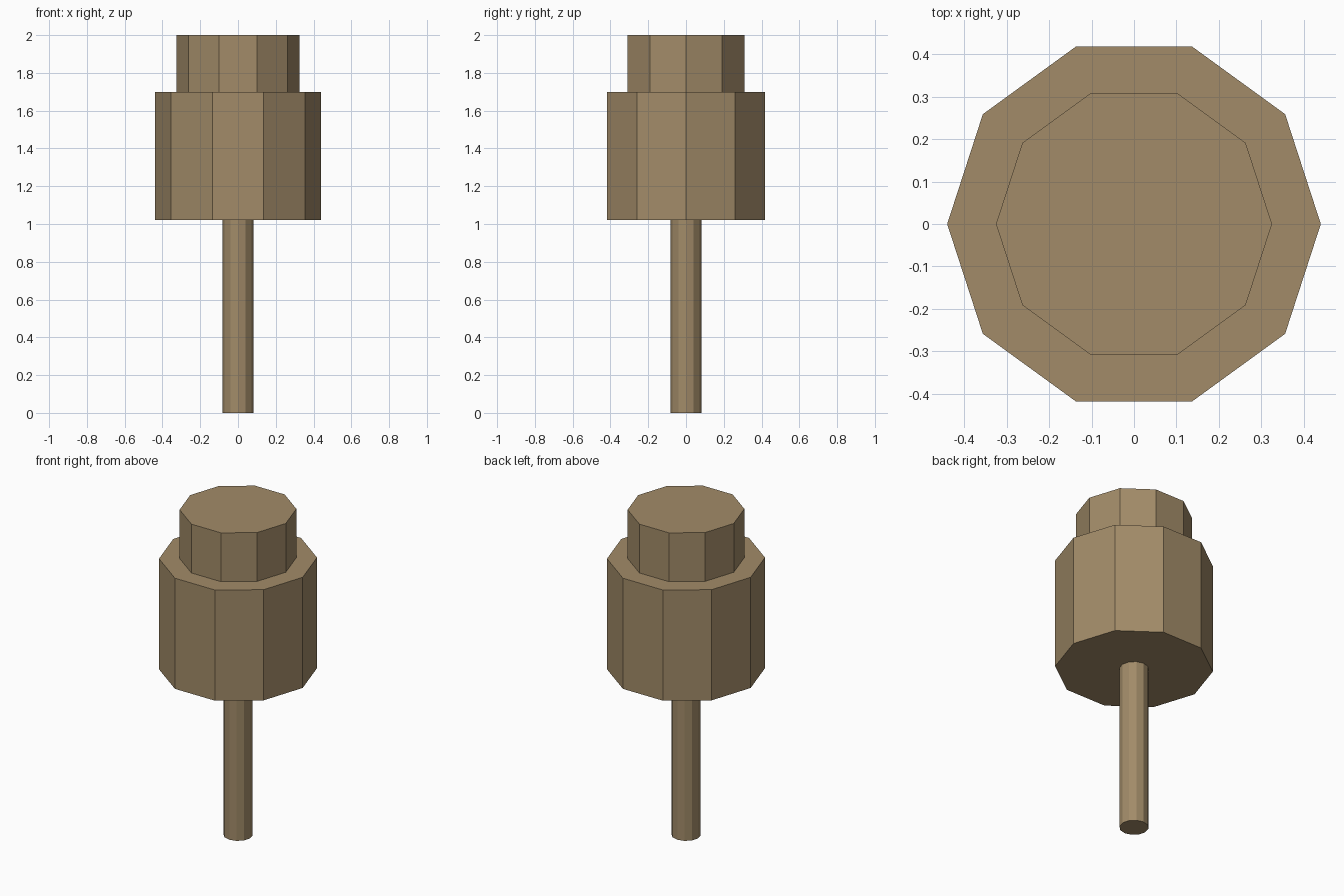
import bpy
import math

if "Cube" in bpy.data.objects:
    bpy.data.objects.remove(bpy.data.objects["Cube"])

wood = bpy.data.materials.new("tan_wood")
wood.diffuse_color = (0.36, 0.26, 0.14, 1.0)
wood.use_nodes = True
wood.node_tree.nodes["Principled BSDF"].inputs["Base Color"].default_value = wood.diffuse_color


def prism(name, sides, radius, z0, z1):
    """Flat-faced upright prism with a corner pointing along +x."""
    bpy.ops.mesh.primitive_cylinder_add(
        vertices=sides, radius=radius, depth=z1 - z0,
        location=(0, 0, (z0 + z1) / 2), rotation=(0, 0, math.pi / 2))
    obj = bpy.context.object
    obj.name = name
    obj.data.materials.append(wood)
    return obj


# Thin round handle
prism("handle", 12, 0.082, 0.0, 1.02)
# Wide ten-sided head
prism("head", 10, 0.44, 1.02, 1.70)
# Narrower ten-sided cap
prism("cap", 10, 0.325, 1.70, 2.0)
